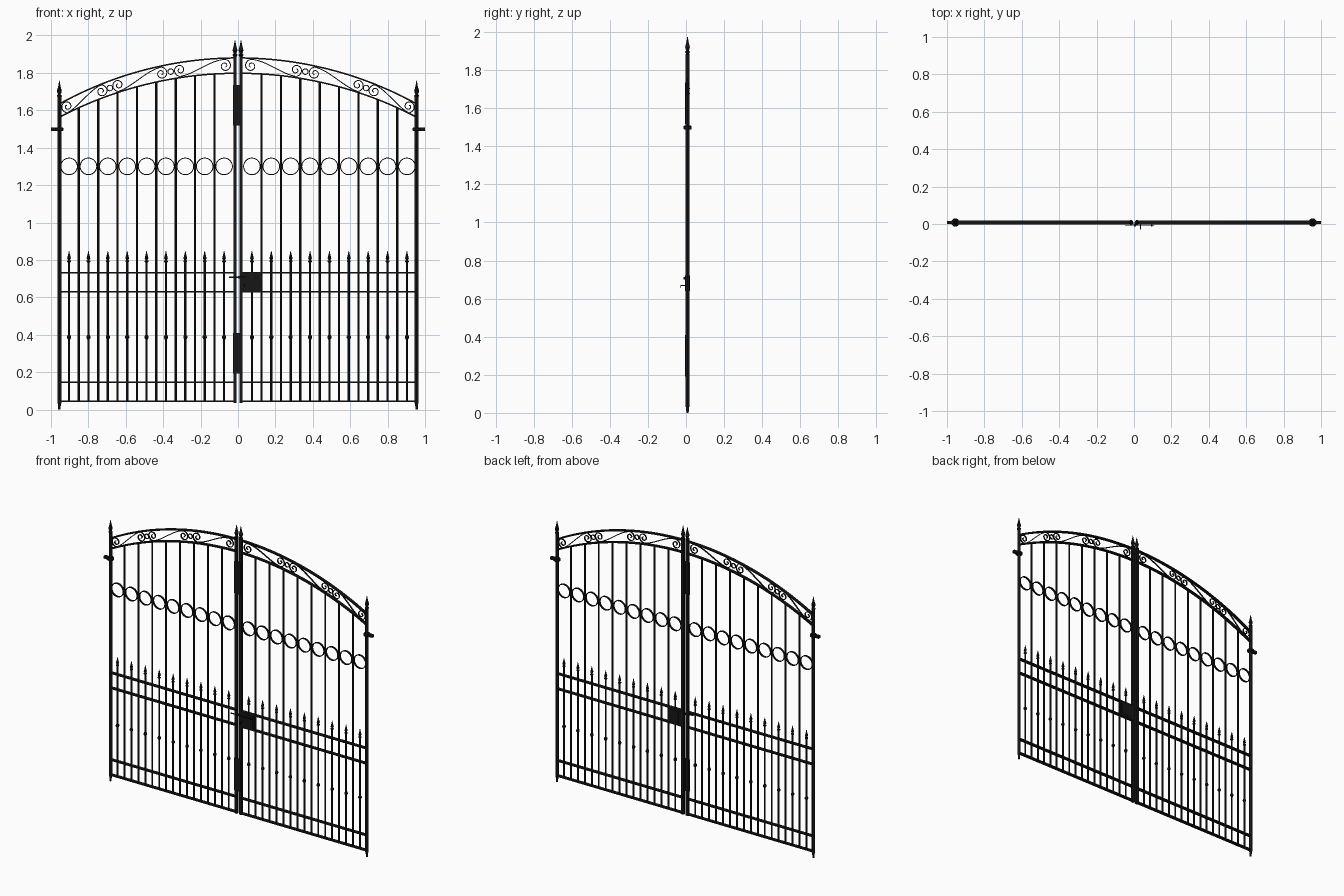
import bpy, bmesh, math
from mathutils import Vector, Matrix

cube = bpy.data.objects.get("Cube")
if cube:
    bpy.data.objects.remove(cube, do_unlink=True)

iron = bpy.data.materials.new("black_iron")
iron.use_nodes = True
iron.diffuse_color = (0.008, 0.008, 0.008, 1)
iron.node_tree.nodes["Principled BSDF"].inputs["Base Color"].default_value = (0.008, 0.008, 0.008, 1)

Y = 0.008         # depth of the gate plane
HINGE_X = 0.955   # outer posts
MEET_X = 0.016    # posts where the leaves meet
STEP = 0.0518     # picket spacing


def finish(bm, name, smooth=False):
    bmesh.ops.recalc_face_normals(bm, faces=bm.faces)
    me = bpy.data.meshes.new(name)
    bm.to_mesh(me)
    bm.free()
    me.materials.append(iron)
    ob = bpy.data.objects.new(name, me)
    bpy.context.collection.objects.link(ob)
    if smooth:
        bpy.ops.object.select_all(action='DESELECT')
        ob.select_set(True)
        bpy.context.view_layer.objects.active = ob
        bpy.ops.object.shade_smooth_by_angle()


def box(bm, lo, hi):
    lo, hi = Vector(lo), Vector(hi)
    m = Matrix.Translation((lo + hi) / 2) @ Matrix.Diagonal((*(hi - lo), 1))
    bmesh.ops.create_cube(bm, size=1, matrix=m)


def lathe(bm, x, z, profile, sides=10):
    """Revolve (radius, height) pairs around the vertical line at x."""
    rings = []
    for r, h in profile:
        rings.append([bm.verts.new((x + r * math.cos(a), Y + r * math.sin(a), z + h))
                      for a in (2 * math.pi * i / sides for i in range(sides))])
    for a, b in zip(rings, rings[1:]):
        for i in range(sides):
            j = (i + 1) % sides
            bm.faces.new((a[i], a[j], b[j], b[i]))
    bm.faces.new(rings[0])
    bm.faces.new(rings[-1])


def rod(bm, x, z0, z1, r):
    lathe(bm, x, z0, [(r, 0), (r, z1 - z0)], 8)


def band(bm, pts, thick, depth, closed=False):
    """Flat strip bent along (x, z) points, standing deep in y."""
    n, rings = len(pts), []
    for i, (x, z) in enumerate(pts):
        a = pts[(i - 1) % n] if closed else pts[max(i - 1, 0)]
        b = pts[(i + 1) % n] if closed else pts[min(i + 1, n - 1)]
        t = Vector((b[0] - a[0], b[1] - a[1])).normalized() * thick / 2
        rings.append([bm.verts.new((x - t.y * s, Y + d * depth / 2, z + t.x * s))
                      for s, d in ((1, -1), (1, 1), (-1, 1), (-1, -1))])
    for i in range(n if closed else n - 1):
        a, b = rings[i], rings[(i + 1) % n]
        for k in range(4):
            m = (k + 1) % 4
            bm.faces.new((a[k], a[m], b[m], b[k]))
    if not closed:
        bm.faces.new(rings[0])
        bm.faces.new(rings[-1])


def circle(cx, cz, r, n=28):
    return [(cx + r * math.cos(2 * math.pi * i / n), cz + r * math.sin(2 * math.pi * i / n))
            for i in range(n)]


def arch(x, apex, sag):
    radius = (HINGE_X ** 2 + sag ** 2) / (2 * sag)
    return apex - radius + math.sqrt(radius ** 2 - x * x)


def upper(x):
    return arch(x, 1.88, 0.246)


def lower(x):
    return arch(x, 1.798, 0.235)


def middle(x):
    return (upper(x) + lower(x)) / 2


def scroll(x1, x2):
    """S-scroll: spiral out, slant across the band, spiral in."""
    r, turns, n = 0.034, 1.45, 34
    first = []
    for i in range(n + 1):
        t = i / n
        a = math.pi / 2 + (1 - t) * turns * 2 * math.pi
        q = 0.006 + (r - 0.006) * t
        first.append((q * math.cos(a), q * math.sin(a)))
    mid = []
    for i in range(1, 16):
        t = i / 16
        mid.append((x1 + (x2 - x1) * t, r * (1 - 2 * (3 * t * t - 2 * t ** 3))))
    # Each spiral stays round; the slanting stem follows the arch
    pts = [(x1 + u, middle(x1) + v) for u, v in first]
    pts += [(x, middle(x) + v) for x, v in mid]
    pts += [(x2 - u, middle(x2) - v) for u, v in reversed(first)]
    return pts


# Posts
FINIAL = [(0.009, 0), (0.013, 0.005), (0.013, 0.01), (0.007, 0.015), (0.011, 0.024),
          (0.013, 0.034), (0.007, 0.056), (0.001, 0.088)]
bm = bmesh.new()
for s in (-1, 1):
    lathe(bm, s * HINGE_X, 0, [(0.006, 0), (0.008, 0.03), (0.011, 0.035), (0.011, 1.675)], 12)
    lathe(bm, s * HINGE_X, 1.67, FINIAL)
finish(bm, "hinge_posts", True)

bm = bmesh.new()
for s in (-1, 1):
    x = s * MEET_X
    box(bm, (x - 0.009, Y - 0.009, 0.035), (x + 0.009, Y + 0.009, 1.89))
    lathe(bm, x, 1.888, FINIAL)
finish(bm, "meeting_posts")

# Hinge collars and wall pins
bm = bmesh.new()
for s in (-1, 1):
    lathe(bm, s * HINGE_X, 1.488, [(0.018, 0), (0.022, 0.004), (0.022, 0.016), (0.018, 0.02)], 16)
    xs = sorted((s * HINGE_X, s))
    box(bm, (xs[0], Y - 0.009, 1.489), (xs[1], Y + 0.009, 1.507))
finish(bm, "hinges", True)

# Horizontal rails
bm = bmesh.new()
for s in (-1, 1):
    xs = sorted((s * MEET_X, s * HINGE_X))
    for z in (0.044, 0.146, 0.629, 0.731):
        box(bm, (xs[0], Y - 0.011, z - 0.004), (xs[1], Y + 0.011, z + 0.004))
finish(bm, "rails")

# Arched top bands
bm = bmesh.new()
for s in (-1, 1):
    xs = [s * (MEET_X + (HINGE_X - MEET_X) * i / 24) for i in range(25)]
    for curve in (upper, lower):
        band(bm, [(x, curve(x)) for x in xs], 0.008, 0.02)
finish(bm, "top_arches", True)

# Tall bars, short spear pickets and rings
SPEAR = [(0.006, 0), (0.01, 0.004), (0.01, 0.009), (0.005, 0.013), (0.01, 0.023),
         (0.006, 0.038), (0.001, 0.062)]
KNOB = [(0.006, -0.012), (0.011, -0.004), (0.011, 0.004), (0.006, 0.012)]
tall, short, rings = bmesh.new(), bmesh.new(), bmesh.new()
for s in (-1, 1):
    for k in range(1, 18):
        x = s * (HINGE_X - k * STEP)
        if k % 2 == 0:
            rod(tall, x, 0.042, lower(x), 0.006)
        else:
            rod(short, x, 0.042, 0.79, 0.006)
            lathe(short, x, 0.786, SPEAR, 8)
            lathe(short, x, 0.387, KNOB, 8)
            band(rings, circle(x, 1.3, 0.0445), 0.005, 0.012, True)
finish(tall, "tall_bars", True)
finish(short, "spear_pickets", True)
finish(rings, "ring_row", True)

# Scrollwork between the arches
bm = bmesh.new()
for s in (-1, 1):
    for a, b in ((0.07, 0.31), (0.41, 0.64), (0.73, 0.913)):
        band(bm, [(s * x, z) for x, z in scroll(a, b)], 0.005, 0.008)
    for x in (0.36, 0.685):
        band(bm, circle(s * x, middle(x), 0.015, 16), 0.005, 0.008, True)
finish(bm, "scrollwork", True)

# Stop plates covering the gap between the leaves
bm = bmesh.new()
for z in (0.192, 1.518):
    box(bm, (-0.026, -0.004, z), (0.022, 0.003, z + 0.217))
finish(bm, "stop_plates")

# Lock case on the left leaf, with a raised cover
bm = bmesh.new()
box(bm, (0.014, Y - 0.01, 0.63), (0.124, Y + 0.01, 0.733))
box(bm, (0.045, Y - 0.012, 0.64), (0.112, Y + 0.012, 0.722))
finish(bm, "lock_case")

# Sliding bolt with a drooping handle
bm = bmesh.new()
box(bm, (-0.048, -0.012, 0.704), (0.11, -0.007, 0.71))
for x in (0.0, 0.09):
    box(bm, (x, -0.014, 0.701), (x + 0.01, 0.0, 0.713))
box(bm, (0.032, -0.03, 0.655), (0.038, -0.025, 0.667))
box(bm, (0.032, -0.03, 0.667), (0.038, 0.0, 0.672))
finish(bm, "sliding_bolt")
